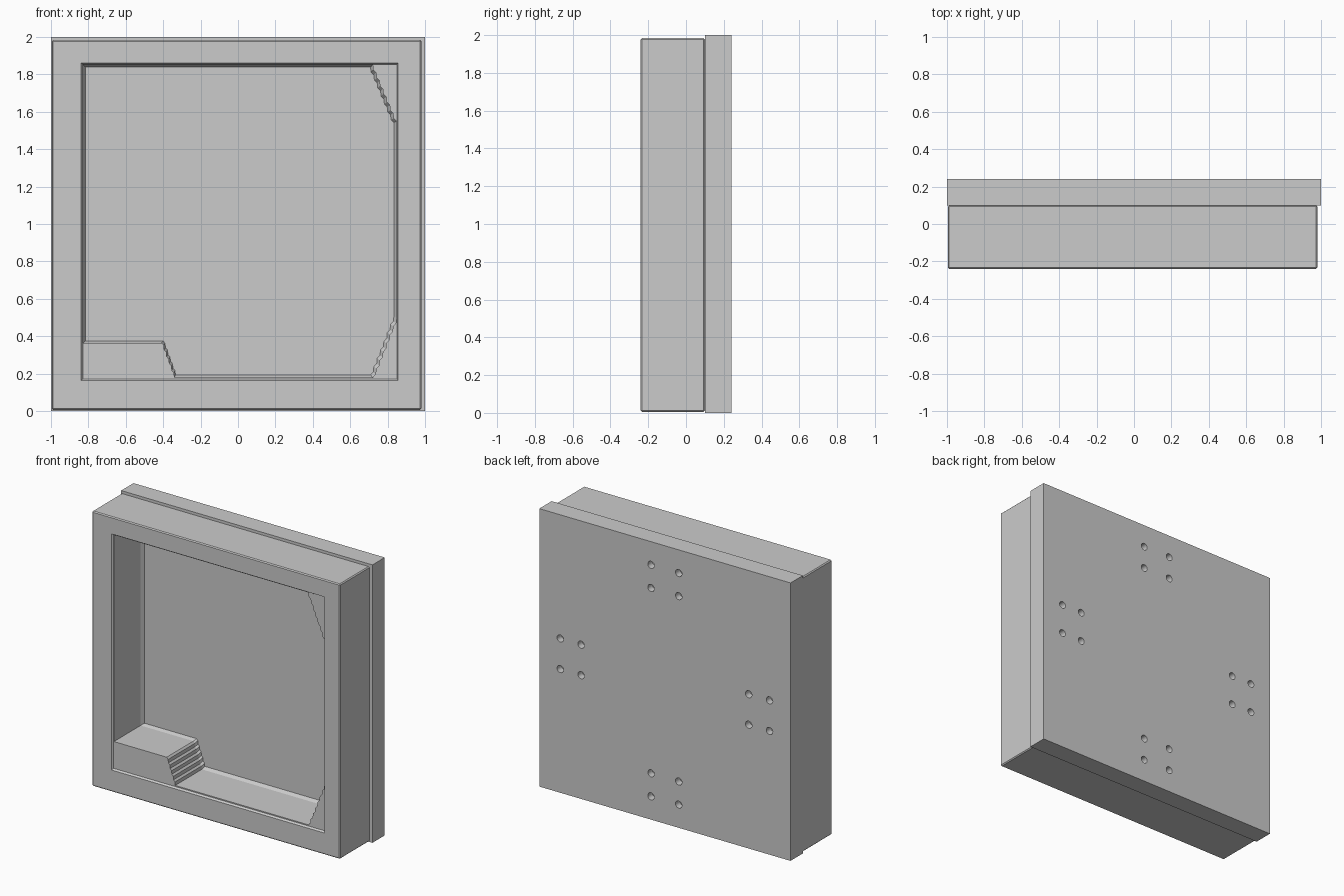
import bpy, bmesh
from math import pi
from mathutils import Matrix, Vector

if "Cube" in bpy.data.objects:
    bpy.data.objects.remove(bpy.data.objects["Cube"])


def finish(bm, name):
    bmesh.ops.recalc_face_normals(bm, faces=bm.faces)
    me = bpy.data.meshes.new(name)
    bm.to_mesh(me)
    bm.free()
    ob = bpy.data.objects.new(name, me)
    bpy.context.collection.objects.link(ob)
    return ob


def box(name, lo, hi, bevel=0):
    lo, hi = Vector(lo), Vector(hi)
    bm = bmesh.new()
    m = Matrix.Translation((lo + hi) / 2) @ Matrix.Diagonal((*(hi - lo), 1))
    bmesh.ops.create_cube(bm, size=1, matrix=m)
    if bevel:
        bmesh.ops.bevel(bm, geom=bm.edges[:], offset=bevel, segments=1, affect='EDGES')
    return finish(bm, name)


def loft(name, rings):
    """Closed solid through (y, [(x, z), ...]) rings."""
    bm = bmesh.new()
    loops = [[bm.verts.new((x, y, z)) for x, z in pts] for y, pts in rings]
    n = len(loops[0])
    for a, b in zip(loops, loops[1:]):
        for i in range(n):
            j = (i + 1) % n
            bm.faces.new((a[i], a[j], b[j], b[i]))
    bm.faces.new(loops[0])
    bm.faces.new(loops[-1])
    return finish(bm, name)


def cut(ob, cutter):
    mod = ob.modifiers.new("cut", 'BOOLEAN')
    mod.operation, mod.solver, mod.object = 'DIFFERENCE', 'EXACT', cutter
    bpy.context.view_layer.objects.active = ob
    bpy.ops.object.modifier_apply(modifier=mod.name)
    bpy.data.objects.remove(cutter)


def stairs(p, q, n):
    """Jagged slope from p to q: alternating upright risers and slanted treads."""
    (x0, z0), (x1, z1) = p, q
    dx, dz = (x1 - x0) / n, (z1 - z0) / n
    pts = [p]
    for i in range(n):
        pts.append((x0 + (i + .15) * dx, z0 + (i + .65) * dz))
        pts.append((x0 + (i + 1) * dx, z0 + (i + 1) * dz))
    return pts


def rect(x0, x1, z0, z1):
    return [(x0, z0), (x1, z0), (x1, z1), (x0, z1)]


# Back plate with four groups of four blind holes
plate = box("back_plate", (-1, 0.10, 0), (1, 0.24, 2))
bm = bmesh.new()
for cx, cz, sx, sz in ((0, 1.75, .11, .083), (0, .25, .11, .083),
                       (.75, 1, .083, .11), (-.75, 1, .083, .11)):
    for i in (-1, 1):
        for j in (-1, 1):
            m = Matrix.Translation((cx + i * sx, 0.25, cz + j * sz)) @ Matrix.Rotation(pi / 2, 4, 'X')
            bmesh.ops.create_cone(bm, cap_ends=True, segments=16, radius1=.026,
                                  radius2=.026, depth=.12, matrix=m)
cut(plate, finish(bm, "hole_cutter"))

# Front frame, slightly smaller than the plate, with chamfered edges
frame = box("front_frame", (-0.995, -0.24, 0.006), (0.98, 0.10, 1.984), bevel=.007)

# Shallow rectangular recess with sloped rim
cut(frame, loft("recess_cutter", [(-.252, rect(-.85, .861, .152, 1.868)),
                                  (-.228, rect(-.83, .850, .172, 1.854))]))

# Stepped opening down to the plate, with a chamfer at its foot
opening = [(-.828, 1.852)] + stairs((.72, 1.852), (.847, 1.55), 7) \
    + stairs((.847, .50), (.72, .18), 7) \
    + stairs((-.34, .18), (-.408, .365), 5) + [(-.828, .365)]
foot = [(x * .984, 1.02 + (z - 1.02) * .984) for x, z in opening]
cut(frame, loft("opening_cutter", [(-.3, opening), (.075, opening), (.10, foot), (.13, foot)]))

# Smooth only the round hole walls
bpy.ops.object.select_all(action='DESELECT')
plate.select_set(True)
bpy.context.view_layer.objects.active = plate
bpy.ops.object.shade_smooth_by_angle()
